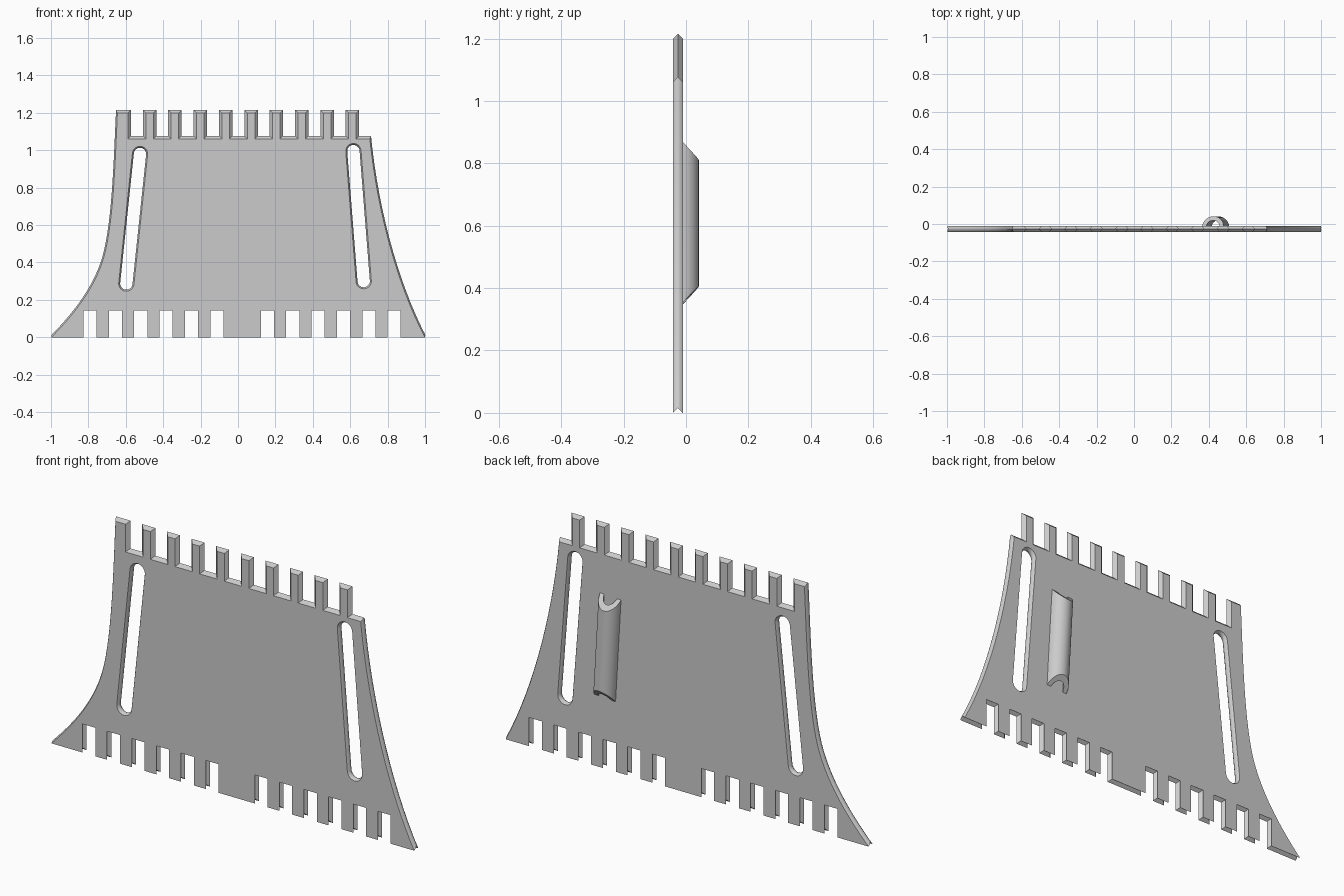
import bpy, bmesh, math
from mathutils import Vector
from mathutils.geometry import interpolate_bezier

cube = bpy.data.objects.get("Cube")
if cube:
    bpy.data.objects.remove(cube, do_unlink=True)

FRONT, BACK, LAYERS = -0.042, -0.010, 6
PITCH = 0.1356

grey = bpy.data.materials.new("plain grey")
grey.use_nodes = True
grey.diffuse_color = (0.6, 0.6, 0.6, 1)
grey.node_tree.nodes["Principled BSDF"].inputs["Base Color"].default_value = grey.diffuse_color

# Edge profiles across the thickness: distance moved outwards at t = 0..1
PROFILES = {
    "ridge": lambda t: -0.016 * abs(2 * t - 1),
    "groove": lambda t: -0.016 * (1 - abs(2 * t - 1)),
    "round": lambda t: -0.008 * (1 - math.sin(math.pi * t)),
}


def make_object(name, bm):
    bmesh.ops.recalc_face_normals(bm, faces=bm.faces)
    mesh = bpy.data.meshes.new(name)
    bm.to_mesh(mesh)
    bm.free()
    mesh.materials.append(grey)
    obj = bpy.data.objects.new(name, mesh)
    bpy.context.collection.objects.link(obj)
    bpy.ops.object.select_all(action="DESELECT")
    obj.select_set(True)
    bpy.context.view_layer.objects.active = obj
    bpy.ops.object.shade_smooth_by_angle(angle=math.radians(30))
    return obj


def curve(*points, count=16):
    return interpolate_bezier(*[Vector(p) for p in points], count)


def offset(loop, t):
    """Move each edge of a loop of (point, edge kind) by its profile, with mitred corners."""
    result = []
    for i, (p, kind) in enumerate(loop):
        before, kind_before = loop[i - 1]
        after = loop[(i + 1) % len(loop)][0]
        a, b = (p - before).normalized(), (after - p).normalized()
        n1, n2 = Vector((a.y, -a.x)), Vector((b.y, -b.x))
        d1, d2 = PROFILES[kind_before](t), PROFILES[kind](t)
        det = n1.x * n2.y - n1.y * n2.x
        if abs(det) < 0.02:
            v = (n1 + n2).normalized() * (d1 + d2) / 2
        else:
            v = Vector((d1 * n2.y - d2 * n1.y, n1.x * d2 - n2.x * d1)) / det
        result.append(p + v)
    return result


def add_walls(bm, loop):
    """Build the edge surface of a loop and return the front and back rim edges."""
    rings = []
    for k in range(LAYERS + 1):
        t = k / LAYERS
        y = FRONT + (BACK - FRONT) * t
        rings.append([bm.verts.new((p.x, y, p.y)) for p in offset(loop, t)])
    n = len(loop)
    for r, s in zip(rings, rings[1:]):
        for i in range(n):
            j = (i + 1) % n
            bm.faces.new((r[i], r[j], s[j], s[i]))
    return [[bm.edges.get((r[i], r[(i + 1) % n])) for i in range(n)]
            for r in (rings[0], rings[-1])]


def slot_loop(top, bottom, radius=0.033, steps=12):
    """Clockwise rounded slot between two end centres."""
    top, bottom = Vector(top), Vector(bottom)
    d = (top - bottom).normalized()
    start = math.atan2(d.y, d.x) + math.pi / 2
    loop = []
    for centre, first in ((top, start), (bottom, start - math.pi)):
        for k in range(steps + 1):
            a = first - math.pi * k / steps
            loop.append((centre + radius * Vector((math.cos(a), math.sin(a))), "round"))
    return loop


# Panel outline, counter-clockwise from the lower right-hand tip
outline = [(Vector((-1.009, 0)), "groove")]
for first in (-0.791, 0.157):
    for k in range(6):
        x = first + k * PITCH
        for px, pz in ((-0.035, 0), (-0.035, 0.142), (0.035, 0.142), (0.035, 0)):
            outline.append((Vector((x + px, pz)), "groove"))

# Left flared side
side = curve((1.008, 0), (0.86, 0.28), (0.75, 0.68), (0.711, 1.077))
outline += [(p, "round") for p in side[:-1]] + [(side[-1], "ridge")]

# Battlements along the top
for k in range(9):
    x = 0.612 - k * PITCH
    for px, pz in ((0.036, 1.077), (0.036, 1.215), (-0.036, 1.215), (-0.036, 1.077)):
        outline.append((Vector((x + px, pz)), "ridge"))
outline += [(Vector((-0.573, z)), "ridge") for z in (1.077, 1.215)]

# Right flared side
side = (curve((-0.652, 1.215), (-0.665, 0.95), (-0.672, 0.62), (-0.725, 0.43))[:-1]
        + curve((-0.725, 0.43), (-0.775, 0.26), (-0.89, 0.12), (-1.009, 0))[:-1])
outline += [(p, "round") for p in side]

# Panel with two long slots
bm = bmesh.new()
rims = [add_walls(bm, loop) for loop in (
    outline,
    slot_loop((-0.524, 0.98), (-0.597, 0.287)),
    slot_loop((0.617, 0.995), (0.672, 0.30)),
)]
for face_side in (0, 1):
    edges = [e for rim in rims for e in rim[face_side]]
    bmesh.ops.triangle_fill(bm, use_beauty=True, use_dissolve=False, edges=edges)
make_object("wall_panel", bm)

# Half-pipe channel on the back, with slanted ends
bm = bmesh.new()
STEPS, CENTRE_Y, MID_Z = 20, -0.017, 0.608
rows = []
for k in range(STEPS + 1):
    a = math.pi * k / STEPS
    row = []
    for radius, end in ((0.058, 1), (0.036, 1), (0.036, -1), (0.058, -1)):
        x, y = radius * math.cos(a), radius * math.sin(a)
        z = end * (0.264 - 1.05 * y)
        row.append(bm.verts.new((0.437 + x - 0.058 * z, CENTRE_Y + y, MID_Z + z + 0.058 * x)))
    rows.append(row)
for r, s in zip(rows, rows[1:]):
    for i in range(4):
        j = (i + 1) % 4
        bm.faces.new((r[i], r[j], s[j], s[i]))
bm.faces.new(rows[0])
bm.faces.new(rows[-1])
make_object("back_channel", bm)
